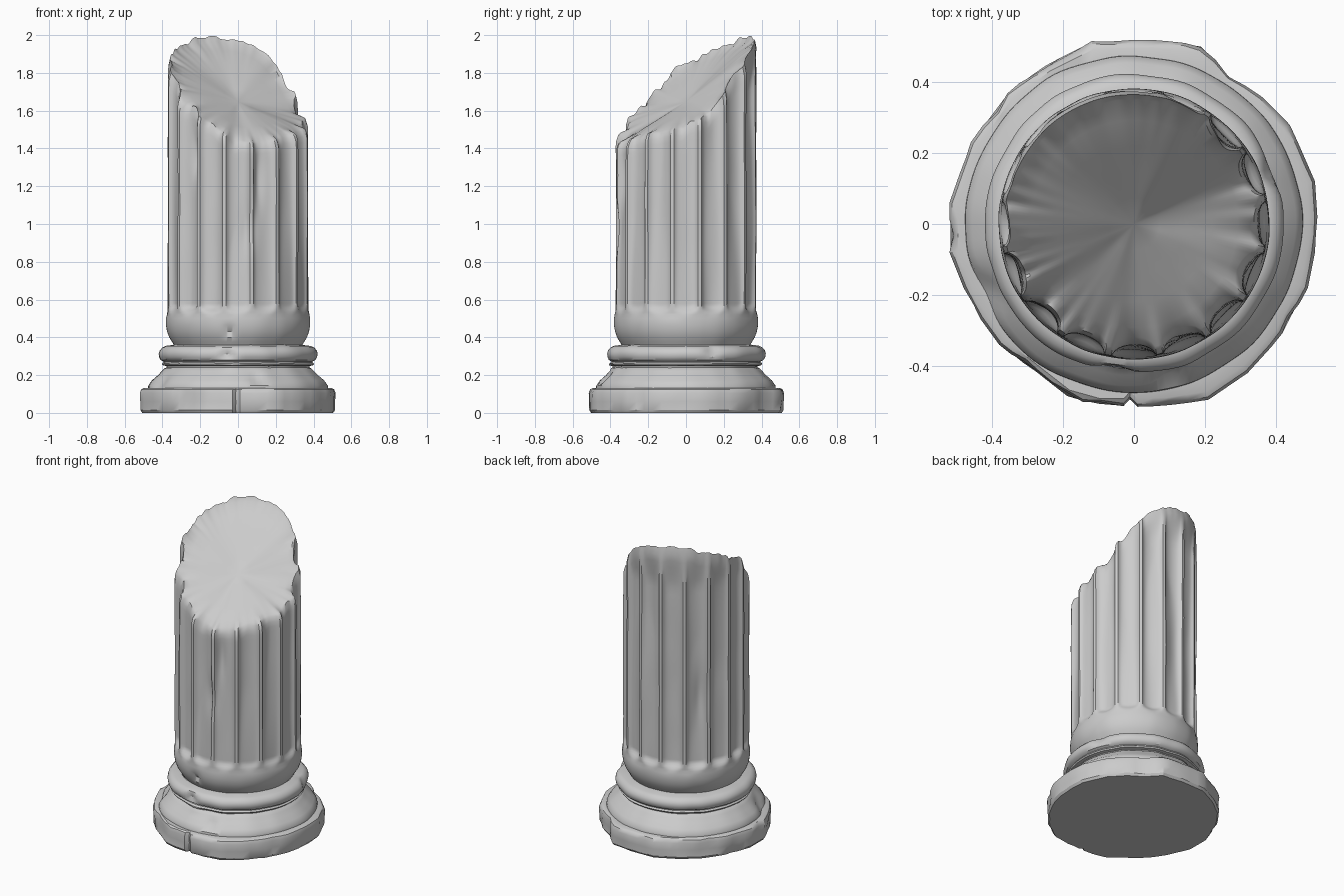
import bpy, bmesh
from math import sin, cos, pi, radians, degrees, exp, sqrt, hypot, atan2
from mathutils import Vector, noise

if "Cube" in bpy.data.objects:
    bpy.data.objects.remove(bpy.data.objects["Cube"])

N = 256          # columns around the shaft
FLUTES = 16


def rough(a, z, freq, seed):
    return noise.noise(Vector((cos(a) * freq + seed, sin(a) * freq, z * freq)))


def clamp(v):
    return max(0.0, min(1.0, v))


def table(values, a):
    """Smooth periodic interpolation of evenly spaced values around the circle."""
    n = len(values)
    t = (a / (2 * pi) * n) % n
    i = int(t)
    f = t - i
    p = [values[(i + k) % n] for k in (-1, 0, 1, 2)]
    return p[1] + 0.5 * f * (p[2] - p[0] + f * (2 * p[0] - 5 * p[1] + 4 * p[2] - p[3]
                             + f * (3 * (p[1] - p[2]) + p[3] - p[0])))


def dent(a, z, deg, zc, wide, tall):
    """Soft chip centred at an angle and height."""
    d = (degrees(a) - deg + 180) % 360 - 180
    return exp(-(d / wide) ** 2 - ((z - zc) / tall) ** 2)


def skin(name, rings, bottom=False, tip=None, angle=35):
    """Join rings of points into a surface, with optional bottom cap and top centre."""
    bm = bmesh.new()
    vs = [[bm.verts.new(p) for p in ring] for ring in rings]
    n = len(vs[0])
    for lo, hi in zip(vs, vs[1:]):
        for i in range(n):
            j = (i + 1) % n
            bm.faces.new((lo[i], lo[j], hi[j], hi[i]))
    if bottom:
        bm.faces.new(vs[0][::-1])
    if tip:
        c = bm.verts.new(tip)
        for i in range(n):
            bm.faces.new((vs[-1][i], vs[-1][(i + 1) % n], c))
    me = bpy.data.meshes.new(name)
    bm.to_mesh(me)
    bm.free()
    ob = bpy.data.objects.new(name, me)
    bpy.context.collection.objects.link(ob)
    bpy.context.view_layer.objects.active = ob
    ob.select_set(True)
    bpy.ops.object.shade_smooth_by_angle(angle=radians(angle))
    ob.select_set(False)
    return ob


# Plinth: worn, irregular polygon slab with a crack at the front
outline = [(.52, -.03), (.51, .12), (.44, .28), (.36, .36), (.27, .42), (.19, .505), (.05, .52),
           (-.12, .515), (-.25, .45), (-.36, .37), (-.46, .23), (-.52, .06), (-.52, -.08),
           (-.46, -.23), (-.38, -.34), (-.28, -.42), (-.19, -.49), (-.1, -.515), (-.03, -.515),
           (-.012, -.495), (.01, -.515), (.1, -.512), (.21, -.495), (.32, -.42), (.42, -.31), (.49, -.18)]
pts = []
for p, q in zip(outline, outline[1:] + outline[:1]):
    steps = max(1, round(hypot(q[0] - p[0], q[1] - p[1]) / 0.05))
    pts += [(p[0] + (q[0] - p[0]) * k / steps, p[1] + (q[1] - p[1]) * k / steps) for k in range(steps)]
rings = []
for z, s, wear in [(0, .975, .01), (.015, .995, .012), (.06, .995, .02), (.105, 1, .02),
                   (.125, .985, .02), (.132, .955, 0), (.132, .86, 0)]:
    ring = []
    for x, y in pts:
        a = atan2(y, x)
        k = s - wear * max(0, rough(a, z, 7, 3)) * 2.5
        ring.append((x * k, y * k, z))
    rings.append(ring)
skin("plinth", rings, bottom=True, angle=32)

# Base mouldings: sloped lower ring, groove and rounded upper ring, chipped
profile = [(.475, .128), (.474, .145), (.455, .172), (.425, .198), (.402, .222), (.388, .236),
           (.378, .24), (.378, .248), (.398, .252), (.403, .26), (.394, .268), (.394, .272),
           (.41, .28), (.418, .295), (.421, .312), (.416, .33), (.402, .346), (.385, .354), (.34, .36)]
rings = []
for r, z in profile:
    ring = []
    for i in range(128):
        a = 2 * pi * i / 128
        k = r + .006 * rough(a, z, 4, 9)
        k -= .03 * dent(a, z, 262, .31, 6, .025) + .03 * dent(a, z, 283, .18, 5, .02)
        k -= .025 * dent(a, z, 20, .33, 6, .03) + .03 * dent(a, z, 205, .16, 8, .03)
        k += .012 * dent(a, z, 266, .245, 7, .015)
        ring.append((k * cos(a), k * sin(a), z + .004 * rough(a, 0, 3, 5)))
    rings.append(ring)
skin("base_mouldings", rings)

# Broken shaft: flutes with rounded lower ends, slanted jagged top
rim_heights = [1.52, 1.60, 1.77, 1.91, 1.97, 1.985, 1.965, 1.92,
               1.85, 1.74, 1.61, 1.52, 1.43, 1.43, 1.45, 1.48]
foot = [(.34, .358), (.35, .375), (.365, .40), (.376, .43), (.382, .465), (.381, .50)]


def rim(a, jag=1.0):
    side = .5 + 1.1 * dent(a, 0, 212, 0, 45, 1)
    return min(2.0, table(rim_heights, a) + jag * side * (.03 * rough(a, 0, 9, 2) + .035 * rough(a, 0, 4, 7)))


def shaft_radius(a, z):
    r = .377 + .004 * rough(a, z, 3, 1)
    u = ((a - pi / 2) / (2 * pi) * FLUTES + .5) % 1 * 2 - 1      # -1..1 across a flute
    u /= .84
    if abs(u) < 1:
        arch = sqrt(1 - u * u)
        low = clamp((z - (.552 - .026 * arch)) / .035)           # rounded lower end
        fade = clamp((1.93 - z) / .2)                           # flutes die out at the high side
        wear = clamp(.9 + .7 * rough(a, z * .5, 1.8, 12))
        r -= .036 * arch * low * fade * wear
    # Chipped ridges
    r -= .02 * dent(a, z, 279, .98, 6, .12) + .02 * dent(a, z, 288, 1.25, 5, .15)
    r -= .02 * dent(a, z, 230, 1.35, 4, .1) + .015 * dent(a, z, 140, 1.0, 6, .15)
    r -= .02 * dent(a, z, 265, .43, 6, .02)
    return r


angles = [2 * pi * i / N for i in range(N)]
rings = []
for r, z in foot:
    ring = []
    for a in angles:
        k = r + .003 * rough(a, z, 4, 6) - .02 * dent(a, z, 263, .43, 5, .018)
        ring.append((k * cos(a), k * sin(a), z))
    rings.append(ring)
heights = [.52, .532, .544, .556, .568, .58, .595]
for z in heights:
    rings.append([(shaft_radius(a, z) * cos(a), shaft_radius(a, z) * sin(a), z) for a in angles])
ROWS = 30
for k in range(1, ROWS + 1):
    t = k / ROWS
    ring = []
    for a in angles:
        z = .595 + t * (rim(a) - .595)
        r = shaft_radius(a, z) - .012 * clamp((t - .96) / .04)
        ring.append((r * cos(a), r * sin(a), z))
    rings.append(ring)

# Slanted fracture face, closing the shaft
CENTRE = 1.66
for s, jag in [(.93, .5), (.8, .15), (.6, 0), (.4, 0), (.2, 0)]:
    ring = []
    for a in angles:
        r = s * (shaft_radius(a, rim(a)) if s > .9 else .365)
        z = CENTRE + (rim(a, jag) - CENTRE) * s - .012 * (1 - s) + .01 * s * rough(a, s, 2, 4)
        ring.append((r * cos(a), r * sin(a), z))
    rings.append(ring)
skin("broken_shaft", rings, tip=(0, 0, CENTRE - .012), angle=38)
